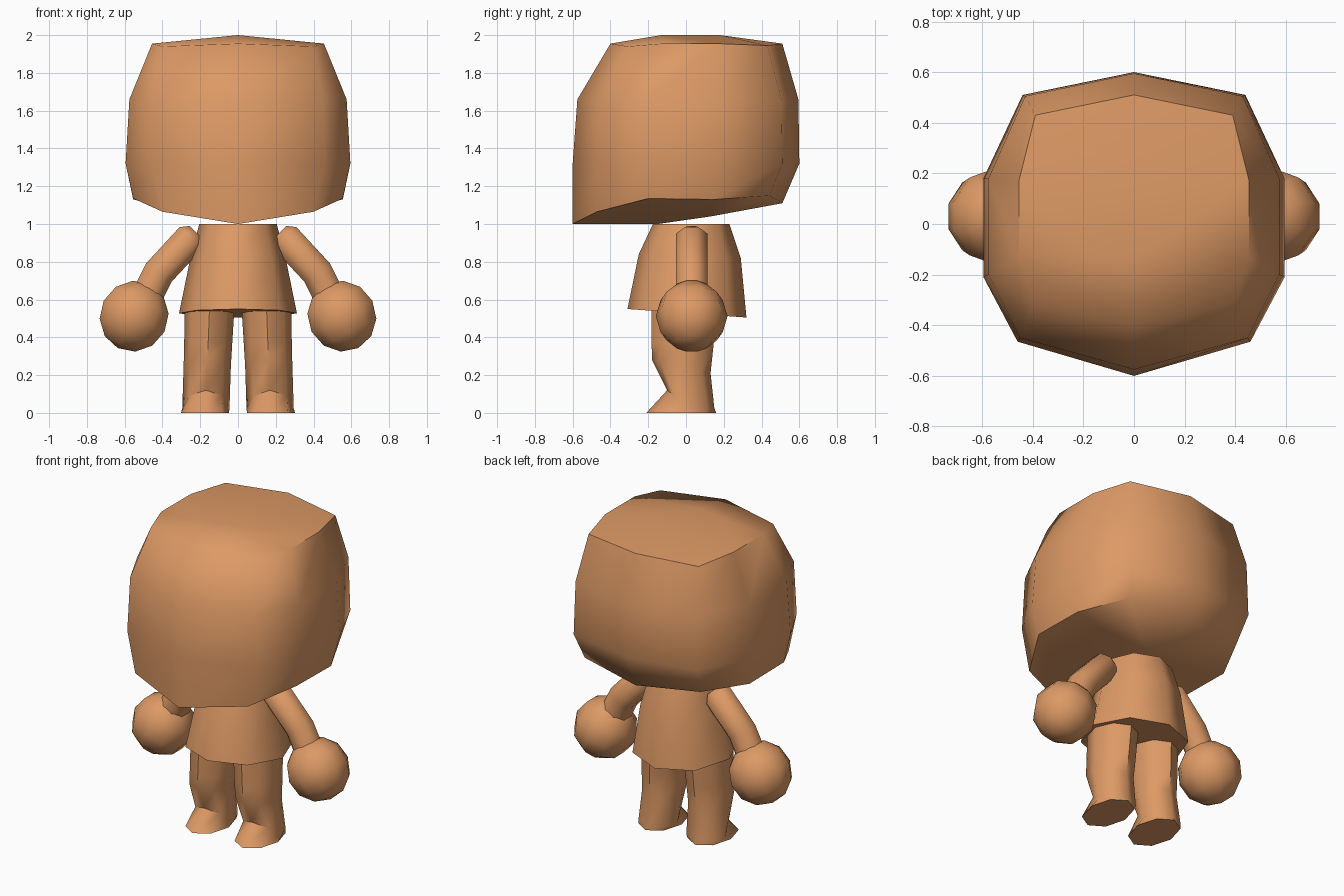
import bpy, bmesh, math
from mathutils import Vector, Matrix

if "Cube" in bpy.data.objects:
    bpy.data.objects.remove(bpy.data.objects["Cube"])

clay = bpy.data.materials.new("warm tan")
clay.diffuse_color = (0.72, 0.32, 0.13, 1)
clay.use_nodes = True
clay.node_tree.nodes["Principled BSDF"].inputs["Base Color"].default_value = clay.diffuse_color


def finish(bm, name, angle):
    """Turn a bmesh into a smooth-shaded object with sharp edges kept."""
    bmesh.ops.recalc_face_normals(bm, faces=bm.faces)
    mesh = bpy.data.meshes.new(name)
    bm.to_mesh(mesh)
    bm.free()
    mesh.materials.append(clay)
    obj = bpy.data.objects.new(name, mesh)
    bpy.context.collection.objects.link(obj)
    bpy.ops.object.select_all(action='DESELECT')
    obj.select_set(True)
    bpy.context.view_layer.objects.active = obj
    bpy.ops.object.shade_smooth_by_angle(angle=math.radians(angle))
    return obj


def loft(bm, rings, cap=True):
    """Skin a list of equal-length point rings; returns the vertex rings."""
    vr = [[bm.verts.new(p) for p in r] for r in rings]
    n = len(vr[0])
    for a, b in zip(vr, vr[1:]):
        for i in range(n):
            j = (i + 1) % n
            bm.faces.new((a[i], a[j], b[j], b[i]))
    if cap:
        bm.faces.new(vr[0])
        bm.faces.new(vr[-1])
    return vr


def ellipse(cx, rx, y0, y1, z_front, z_back, n=8):
    """Ring with a vertex at the front, tilted between two heights."""
    pts = []
    for i in range(n):
        t = 2 * math.pi * i / n
        f = (1 - math.cos(t)) / 2
        pts.append((cx + rx * math.sin(t), y0 + (y1 - y0) * f,
                    z_front + (z_back - z_front) * f))
    return pts


# Head: mirrored half rings running from front centre to back centre
half_rings = [
    [(0, -.6, 1.0), (.40, -.47, 1.065), (.555, -.2, 1.135),
     (.555, .15, 1.13), (.41, .44, 1.15), (0, .51, 1.11)],
    [(0, -.6, 1.32), (.46, -.465, 1.32), (.595, -.21, 1.32),
     (.595, .18, 1.32), (.44, .51, 1.32), (0, .6, 1.32)],
    [(0, -.575, 1.66), (.45, -.45, 1.66), (.575, -.2, 1.66),
     (.575, .18, 1.66), (.43, .505, 1.66), (0, .595, 1.66)],
    [(0, -.4, 1.955), (.40, -.31, 1.94), (.455, -.13, 1.955),
     (.455, .17, 1.955), (.39, .43, 1.945), (0, .51, 1.955)],
]
bm = bmesh.new()
rings = loft(bm, [h + [(-x, y, z) for x, y, z in h[4:0:-1]]
                  for h in half_rings], cap=False)
# Close underside and crown through two centre-line points each
for r, front, back in ((rings[0], (0, -.15, 1.0), (0, .13, 1.04)),
                       (rings[-1], (0, -.13, 2.0), (0, .18, 2.0))):
    a, b = bm.verts.new(front), bm.verts.new(back)
    for q in ((r[0], r[1], r[2], a), (a, r[2], r[3], b), (b, r[3], r[4], r[5]),
              (r[0], a, r[8], r[9]), (a, b, r[7], r[8]), (b, r[5], r[6], r[7])):
        bm.faces.new(q)
finish(bm, "head", 62)

# Torso: flared tunic shape
bm = bmesh.new()
loft(bm, [ellipse(0, .312, -.31, .32, .55, .505),
          ellipse(0, .25, -.25, .29, .84, .82),
          ellipse(0, .205, -.175, .23, 1.0, 1.0)])
finish(bm, "torso", 60)

for side, label in ((1, "left"), (-1, "right")):
    # Arm: bent tube with a rounded shoulder
    bm = bmesh.new()
    path = [((.222, .955), .05, 45), ((.25, .925), .085, 45),
            ((.42, .742), .085, 55), ((.50, .58), .085, 65)]
    tube = []
    for (x, z), r, deg in path:
        d = math.radians(deg)
        u = Vector((math.sin(d), 0, math.cos(d)))
        c = Vector((x, .03, z))
        pts = []
        for i in range(8):
            t = 2 * math.pi * (i + .5) / 8
            p = c + (u * math.cos(t) + Vector((0, 1, 0)) * math.sin(t)) * r * 1.06
            pts.append((p.x * side, p.y, p.z))
        tube.append(pts)
    loft(bm, tube)
    finish(bm, label + "_arm", 70)

    # Hand: faceted ball in line with the arm
    bm = bmesh.new()
    bmesh.ops.create_uvsphere(
        bm, u_segments=10, v_segments=6, radius=.19,
        matrix=Matrix.Translation((.55 * side, .03, .512))
        @ Matrix.Rotation(math.radians(-27 * side), 4, 'Y'))
    finish(bm, label + "_hand", 60)

    # Leg and foot: the tilted ankle ring makes the pointed instep
    bm = bmesh.new()
    cx = side * .15
    ankle = []
    for x, y, z in ellipse(side * .17, .125, -.1, .15, .12, .05):
        k = max(0, min(1, (y + .1) / .12))
        ankle.append((x, y, .12 - .095 * k))
    loft(bm, [ellipse(side * .175, .127, -.21, .16, 0, 0),
              ankle,
              ellipse(side * .163, .125, -.18, .13, .28, .21),
              ellipse(side * .158, .127, -.182, .145, .37, .35),
              ellipse(cx, .132, -.182, .16, .58, .56)])
    finish(bm, label + "_leg", 55)
